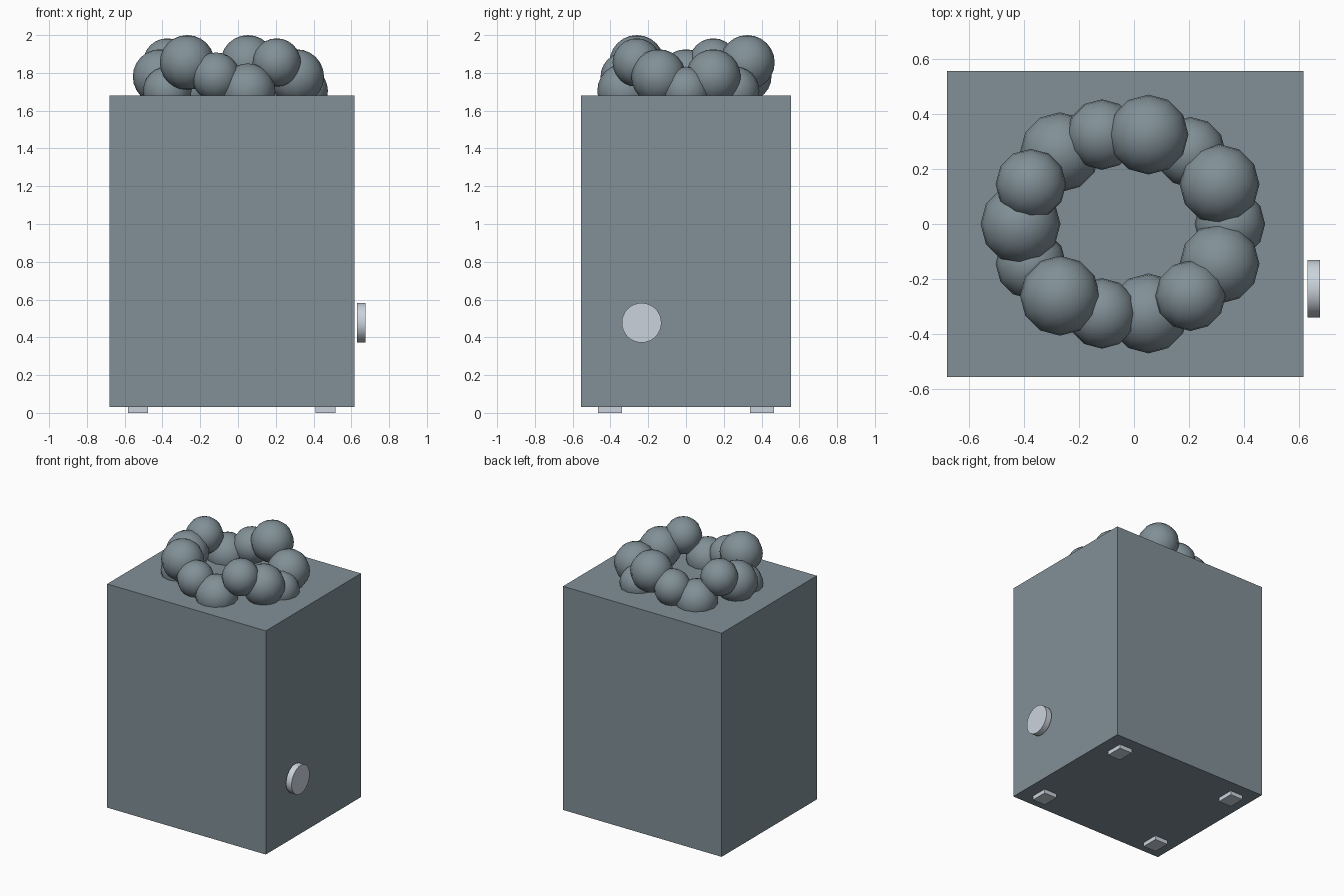
import bpy
from math import cos, sin, tau, pi

cube = bpy.data.objects.get("Cube")
if cube:
    bpy.data.objects.remove(cube, do_unlink=True)


def material(name, color):
    m = bpy.data.materials.new(name)
    m.use_nodes = True
    m.diffuse_color = color
    m.node_tree.nodes["Principled BSDF"].inputs["Base Color"].default_value = color
    return m


slate = material("slate_grey", (0.22, 0.28, 0.31, 1))
silver = material("pale_silver", (0.60, 0.65, 0.71, 1))


def finish(name, mat, smooth=False):
    ob = bpy.context.object
    ob.name = name
    ob.data.materials.append(mat)
    if smooth:
        bpy.ops.object.shade_smooth_by_angle(angle=pi / 4)
    return ob


def box(name, center, size, mat):
    bpy.ops.mesh.primitive_cube_add(size=1, location=center)
    bpy.context.object.scale = size
    bpy.ops.object.transform_apply(location=False, rotation=False, scale=True)
    return finish(name, mat)


# Main block
box("body", (-0.032, 0, 0.855), (1.295, 1.11, 1.65), slate)

# Four small feet
for side, x in (("right", -0.53), ("left", 0.463)):
    for end, y in (("front", -0.402), ("back", 0.402)):
        box(f"{end}_{side}_foot", (x, y, 0.015), (0.106, 0.126, 0.03), silver)

# Round knob floating just off the left side
bpy.ops.mesh.primitive_cylinder_add(vertices=32, radius=0.105, depth=0.045,
                                    location=(0.653, -0.235, 0.477),
                                    rotation=(0, pi / 2, 0))
finish("side_knob", silver, True)

# Ring of balls, alternating in size and stepping through three heights
COUNT = 14
for i in range(1, COUNT + 1):
    a = tau * i / COUNT
    radius = 0.145 if i % 2 else 0.128
    height = (1.855, 1.78, 1.705)[i % 3]
    bpy.ops.mesh.primitive_uv_sphere_add(
        segments=12, ring_count=12, radius=radius,
        location=(-0.032 + 0.38 * cos(a), 0.333 * sin(a), height))
    finish(f"ball_{i}", slate, True)
